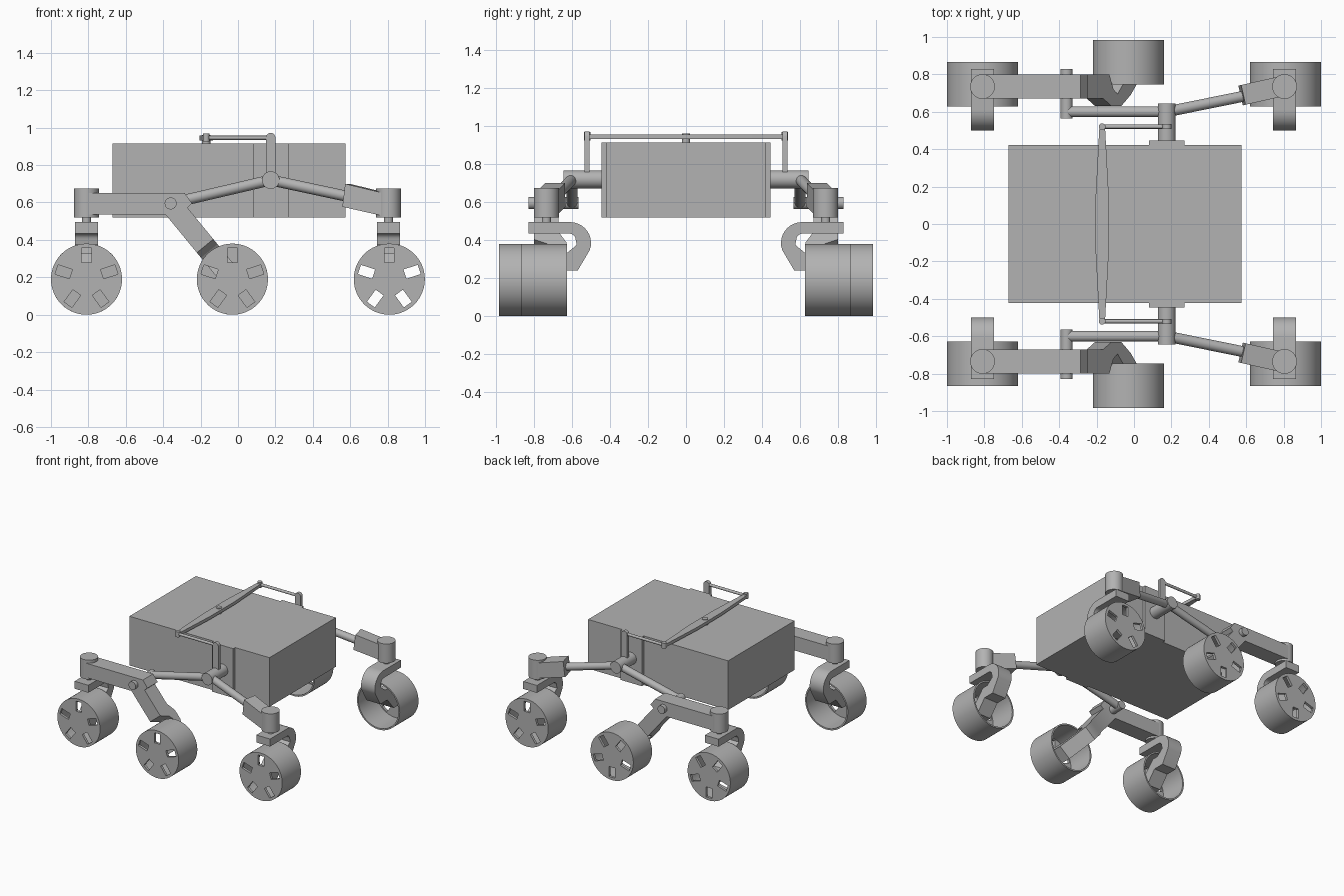
import bpy, bmesh, math
from mathutils import Vector, Matrix

if "Cube" in bpy.data.objects:
    bpy.data.objects.remove(bpy.data.objects["Cube"])

grey = bpy.data.materials.new("plain_grey")
grey.use_nodes = True
grey.diffuse_color = (0.45, 0.45, 0.45, 1)
grey.node_tree.nodes["Principled BSDF"].inputs["Base Color"].default_value = (0.45, 0.45, 0.45, 1)
parts = []


def add_object(name, mesh):
    ob = bpy.data.objects.new(name, mesh)
    bpy.context.scene.collection.objects.link(ob)
    parts.append(ob)
    return ob


def finish(name, bm):
    bmesh.ops.recalc_face_normals(bm, faces=bm.faces)
    mesh = bpy.data.meshes.new(name)
    bm.to_mesh(mesh)
    bm.free()
    mesh.materials.append(grey)
    return add_object(name, mesh)


def box(name, lo, hi):
    lo, hi = Vector(lo), Vector(hi)
    bm = bmesh.new()
    bmesh.ops.create_cube(bm, size=1, matrix=Matrix.Translation((lo + hi) / 2) @ Matrix.Diagonal((*(hi - lo), 1)))
    return finish(name, bm)


def rod(name, a, b, r, sides=32):
    """Cylinder between two points."""
    a, b = Vector(a), Vector(b)
    turn = (b - a).to_track_quat('Z', 'Y').to_matrix().to_4x4()
    bm = bmesh.new()
    bmesh.ops.create_cone(bm, cap_ends=True, segments=sides, radius1=r, radius2=r, depth=(b - a).length,
                          matrix=Matrix.Translation((a + b) / 2) @ turn)
    return finish(name, bm)


def prism(name, pts, w0, w1, place):
    """Extrude a 2D outline from w0 to w1; place(u, v, w) gives the 3D point."""
    bm = bmesh.new()
    ends = [[bm.verts.new(place(u, v, w)) for u, v in pts] for w in (w0, w1)]
    bm.faces.new(ends[0])
    bm.faces.new(ends[1])
    for i in range(len(pts)):
        j = (i + 1) % len(pts)
        bm.faces.new((ends[0][i], ends[0][j], ends[1][j], ends[1][i]))
    return finish(name, bm)


def arc(cu, cv, ru, rv, a0, a1, n=10):
    return [(cu + ru * math.cos(math.radians(a0 + (a1 - a0) * i / n)),
             cv + rv * math.sin(math.radians(a0 + (a1 - a0) * i / n))) for i in range(n + 1)]


def make_wheel():
    """Hollow drum, open towards +y, with five slots in its outer disc."""
    bm = bmesh.new()
    prof = [(0, 0), (0.19, 0), (0.19, 0.238), (0.178, 0.238), (0.178, 0.02), (0, 0.02)]
    vs = [bm.verts.new((r, y, 0)) for r, y in prof]
    edges = [bm.edges.new(p) for p in zip(vs, vs[1:])]
    bmesh.ops.spin(bm, geom=vs + edges, cent=(0, 0, 0), axis=(0, 1, 0), angle=math.tau, steps=64)
    bmesh.ops.remove_doubles(bm, verts=bm.verts, dist=1e-4)
    wheel = finish("wheel_source", bm)
    bm = bmesh.new()
    for k in range(5):
        m = Matrix.Rotation(k * math.tau / 5, 4, 'Y') @ Matrix.Translation((0, 0, 0.128))
        bmesh.ops.create_cube(bm, size=1, matrix=m @ Matrix.Diagonal((0.052, 0.1, 0.08, 1)))
    cutter = finish("slot_cutter", bm)
    cutter.hide_render = True
    mod = wheel.modifiers.new("slots", 'BOOLEAN')
    mod.object, mod.operation, mod.solver = cutter, 'DIFFERENCE', 'EXACT'
    mesh = bpy.data.meshes.new_from_object(wheel.evaluated_get(bpy.context.evaluated_depsgraph_get()))
    for ob in (wheel, cutter):
        parts.remove(ob)
        bpy.data.objects.remove(ob)
    return mesh


wheel_mesh = make_wheel()

# Main body
box("body", (-0.67, -0.422, 0.52), (0.575, 0.422, 0.915))

# Balance beam across the top
prism("balance_beam", [(-0.185, -0.52), (-0.155, -0.52), (-0.135, -0.15), (-0.135, 0.15),
                       (-0.155, 0.52), (-0.185, 0.52), (-0.205, 0.15), (-0.205, -0.15)],
      0.932, 0.957, lambda u, v, w: (u, v, w))
rod("beam_pivot", (-0.17, 0, 0.91), (-0.17, 0, 0.962), 0.022)

# Corner fork outline in (y, z), running from the plate around into the wheel
fork = ([(0.83, 0.435), (0.83, 0.495)] + arc(0.61, 0.385, 0.11, 0.11, 90, 200)
        + [(0.57, 0.24), (0.66, 0.24), (0.74, 0.145), (0.845, 0.145), (0.845, 0.235), (0.77, 0.235),
           (0.68, 0.33), (0.63, 0.33), (0.575, 0.375)]
        + arc(0.615, 0.4, 0.035, 0.035, 180, 90, 5))

# Middle leg outline in (y, distance along the leg)
leg = [(0.80, 0), (0.67, 0), (0.67, 0.24), (0.63, 0.31), (0.63, 0.39), (0.69, 0.47), (0.79, 0.56),
       (0.965, 0.56), (0.965, 0.475), (0.82, 0.475), (0.74, 0.40), (0.695, 0.36), (0.72, 0.325), (0.80, 0.29)]
leg_top, hub = Vector((-0.36, 0, 0.592)), Vector((-0.03, 0, 0.19))
down = (hub - leg_top).normalized()
across = Vector((-down.z, 0, down.x))

for s, side in ((-1, "front"), (1, "back")):
    # Side plate and shoulder joint
    box(side + "_side_plate", (0.08, min(s * 0.41, s * 0.446), 0.52), (0.27, max(s * 0.41, s * 0.446), 0.915))
    rod(side + "_shoulder_joint", (0.175, s * 0.42, 0.72), (0.175, s * 0.645, 0.72), 0.047)

    # Upright lever and link to the balance beam
    prism(side + "_lever", [(0.15, 0.72)] + arc(0.175, 0.947, 0.025, 0.025, 180, 0) + [(0.2, 0.72)],
          s * 0.508, s * 0.535, lambda u, v, w: (u, w, v))
    rod(side + "_link", (0.175, s * 0.52, 0.946), (-0.17, s * 0.52, 0.946), 0.011, 16)
    rod(side + "_link_pin", (-0.17, s * 0.52, 0.925), (-0.17, s * 0.52, 0.968), 0.018, 20)

    # Rocker rods
    rod(side + "_rear_rod", (-0.36, s * 0.60, 0.595), (0.175, s * 0.60, 0.72), 0.029)
    rod(side + "_front_rod", (0.175, s * 0.60, 0.72), (0.62, s * 0.69, 0.625), 0.029)
    rod(side + "_bogie_pivot", (-0.36, s * 0.565, 0.595), (-0.36, s * 0.83, 0.595), 0.032)

    # Block joining the front rod to its steering column
    axis = Vector((0.23, 0.052, 0)).normalized()
    perp = Vector((-axis.y, axis.x, 0))
    mid = Vector((0.57, 0.687, 0))

    def block_point(u, v, w):
        p = mid + axis * u + perp * w
        return (p.x, s * p.y, v)
    prism(side + "_rod_block", [(0, 0.577), (0.015, 0.70), (0.235, 0.648), (0.235, 0.525)],
          -0.054, 0.054, block_point)

    # Bogie arm and bent middle leg
    prism(side + "_bogie_arm", [(-0.81, 0.535), (-0.81, 0.65), (-0.285, 0.65), (-0.245, 0.595),
                                (-0.335, 0.515), (-0.345, 0.535)],
          s * 0.67, s * 0.80, lambda u, v, w: (u, w, v))

    def leg_point(u, v, w):
        p = leg_top + down * v + across * w
        return (p.x, s * u, p.z)
    leg_ob = prism(side + "_middle_leg", leg, -0.057, 0.057, leg_point)
    # Trim the leg's upper end flush with the bogie arm
    bm = bmesh.new()
    bm.from_mesh(leg_ob.data)
    cut = bmesh.ops.bisect_plane(bm, geom=bm.verts[:] + bm.edges[:] + bm.faces[:], plane_co=(0, 0, 0.648),
                                 plane_no=(0, 0, 1), clear_outer=True)
    bmesh.ops.holes_fill(bm, edges=[e for e in cut["geom_cut"] if isinstance(e, bmesh.types.BMEdge)])
    bm.to_mesh(leg_ob.data)
    bm.free()

    # Corner steering columns and forks
    for x, end in ((-0.81, "rear"), (0.805, "fore")):
        tag = side + "_" + end
        rod(tag + "_steering_column", (x, s * 0.735, 0.52), (x, s * 0.735, 0.675), 0.066, 40)
        rod(tag + "_steering_shaft", (x, s * 0.735, 0.48), (x, s * 0.735, 0.53), 0.024)
        prism(tag + "_fork", fork, x - 0.061, x + 0.061, lambda u, v, w: (w, s * u, v))

    # Wheels
    for x, y, end in ((-0.81, 0.865, "rear"), (-0.03, 0.983, "middle"), (0.809, 0.865, "fore")):
        wheel = add_object(side + "_" + end + "_wheel", wheel_mesh)
        spin = math.radians(36) if s > 0 and end != "fore" else 0
        turn = Matrix.Rotation(math.pi if s > 0 else 0, 4, 'Z') @ Matrix.Rotation(spin, 4, 'Y')
        wheel.matrix_world = Matrix.Translation((x, s * y, 0.19)) @ turn

# Smooth round surfaces, keep hard edges
bpy.ops.object.select_all(action='DESELECT')
for ob in parts:
    ob.select_set(True)
bpy.context.view_layer.objects.active = parts[0]
bpy.ops.object.shade_smooth_by_angle(angle=math.radians(30))
